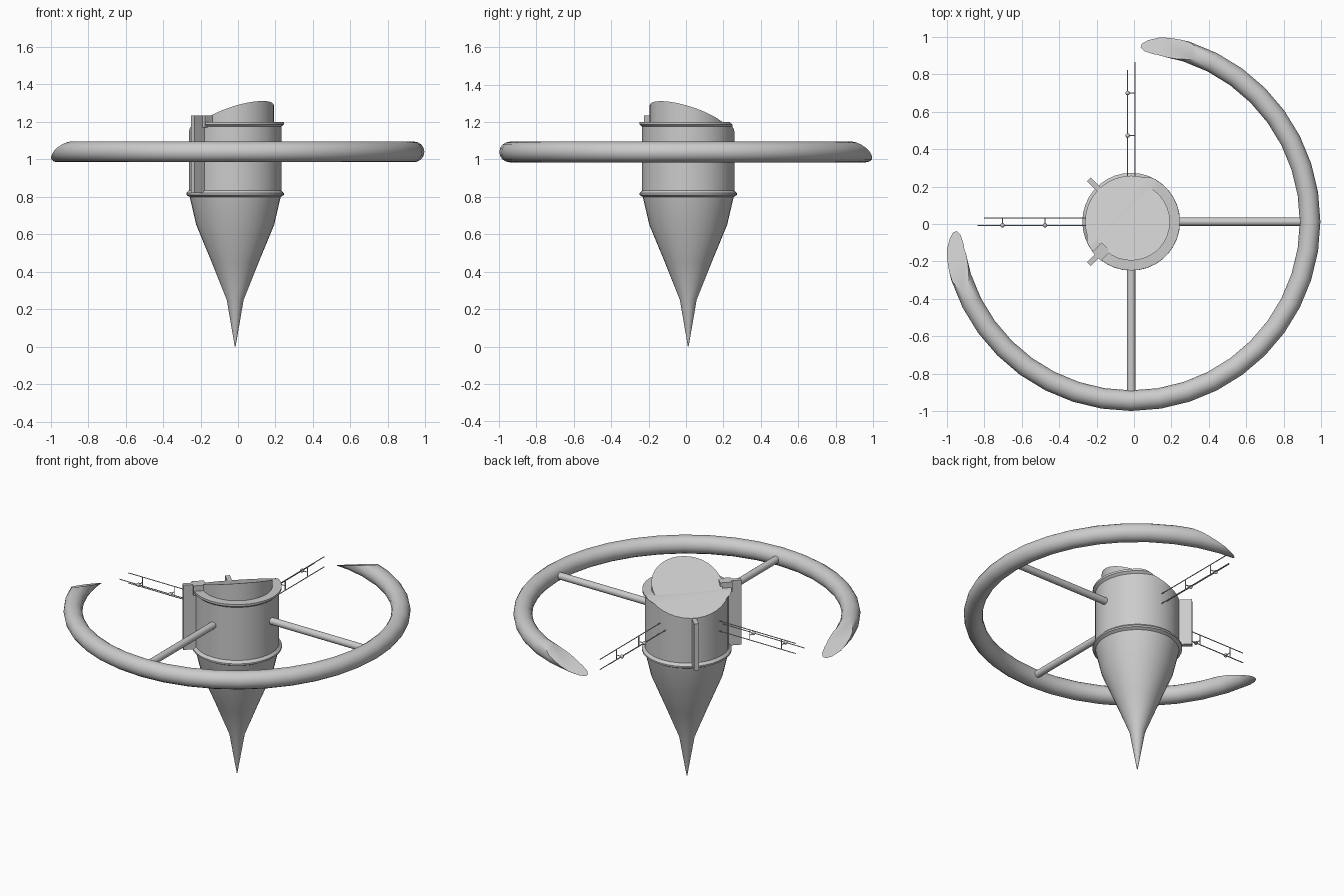
import bpy, bmesh, math
from mathutils import Vector, Matrix

if "Cube" in bpy.data.objects:
    bpy.data.objects.remove(bpy.data.objects["Cube"])

AXIS = Vector((-0.015, 0.012, 0))      # vertical axis of the hull
DIAG = (-math.sqrt(0.5), math.sqrt(0.5))

grey = bpy.data.materials.new("grey")
grey.diffuse_color = (0.6, 0.6, 0.6, 1)
grey.use_nodes = True
grey.node_tree.nodes["Principled BSDF"].inputs["Base Color"].default_value = grey.diffuse_color


def finish(name, bm, angle=35):
    bmesh.ops.recalc_face_normals(bm, faces=bm.faces)
    me = bpy.data.meshes.new(name)
    bm.to_mesh(me)
    bm.free()
    me.materials.append(grey)
    ob = bpy.data.objects.new(name, me)
    ob.location = AXIS
    bpy.context.collection.objects.link(ob)
    bpy.ops.object.select_all(action='DESELECT')
    ob.select_set(True)
    bpy.context.view_layer.objects.active = ob
    bpy.ops.object.shade_smooth_by_angle(angle=math.radians(angle))
    return ob


def cut(bm, point, normal):
    """Remove everything above a plane and close the opening."""
    res = bmesh.ops.bisect_plane(bm, geom=bm.verts[:] + bm.edges[:] + bm.faces[:],
                                 plane_co=point, plane_no=normal, clear_outer=True)
    edges = [e for e in res["geom_cut"] if isinstance(e, bmesh.types.BMEdge)]
    bmesh.ops.edgeloop_fill(bm, edges=edges)


def lathe(profile, n=36):
    bm = bmesh.new()
    rings = [[bm.verts.new((r * math.cos(math.tau * i / n), r * math.sin(math.tau * i / n), z))
              for i in range(n)] for r, z in profile]
    for a, b in zip(rings, rings[1:]):
        for i in range(n):
            j = (i + 1) % n
            bm.faces.new((a[i], a[j], b[j], b[i]))
    bm.faces.new(rings[0][::-1])
    bm.faces.new(rings[-1])
    return bm


def rod(bm, a, b, r, n=12):
    a, b = Vector(a), Vector(b)
    rot = (b - a).to_track_quat('Z', 'Y').to_matrix().to_4x4()
    bmesh.ops.create_cone(bm, cap_ends=True, segments=n, radius1=r, radius2=r,
                          depth=(b - a).length, matrix=Matrix.Translation((a + b) / 2) @ rot)


def box(bm, angle, r0, r1, width, z0, z1):
    """Block lying along a radius."""
    m = (Matrix.Rotation(math.radians(angle), 4, 'Z')
         @ Matrix.Translation(((r0 + r1) / 2, 0, (z0 + z1) / 2))
         @ Matrix.Diagonal((r1 - r0, width, z1 - z0, 1)))
    bmesh.ops.create_cube(bm, size=1, matrix=m)


# Hull and raised core, both trimmed by the same sloping roof plane
roof_point = (0, 0, 1.225)
roof_normal = Vector((0.42 * DIAG[0], 0.42 * DIAG[1], 1)).normalized()
hull = lathe([(0.002, 0), (0.045, 0.25), (0.125, 0.45), (0.208, 0.65), (0.243, 0.80),
              (0.261, 0.81), (0.261, 0.82), (0.246, 0.835), (0.246, 1.175),
              (0.26, 1.187), (0.26, 1.2)])
cut(hull, roof_point, roof_normal)
finish("hull", hull)
core = lathe([(0.207, 1.0), (0.207, 1.4)])
cut(core, roof_point, roof_normal)
finish("roof_core", core)

# Open ring: one half is swept and its end sliced, the other half mirrored
ring = bmesh.new()
MAJOR, MINOR, ZC, STEPS, SIDES = 0.955, 0.055, 1.04, 15, 16
loops = []
for k in range(STEPS + 1):
    t = math.radians(180 + 135 * k / STEPS)
    loop = []
    for s in range(SIDES):
        p = math.tau * s / SIDES
        r = MAJOR + MINOR * math.cos(p)
        loop.append(ring.verts.new((r * math.cos(t), r * math.sin(t), ZC + MINOR * math.sin(p))))
    loops.append(loop)
for a, b in zip(loops, loops[1:]):
    for s in range(SIDES):
        ring.faces.new((a[s], b[s], b[(s + 1) % SIDES], a[(s + 1) % SIDES]))
ring.faces.new(loops[0])
cut(ring, (-0.905, -0.372, 1.09), Vector((-0.3, 0.29, 1)).normalized())
dup = bmesh.ops.duplicate(ring, geom=ring.verts[:] + ring.edges[:] + ring.faces[:])
for v in dup["geom"]:
    if isinstance(v, bmesh.types.BMVert):
        v.co.x, v.co.y = -v.co.y, -v.co.x
bmesh.ops.remove_doubles(ring, verts=ring.verts, dist=0.0005)
finish("open_ring", ring)

# Spokes
spokes = bmesh.new()
rod(spokes, (0.2, 0, ZC), (0.93, 0, ZC), 0.022, 16)
rod(spokes, (0, -0.2, ZC), (0, -0.93, ZC), 0.022, 16)
finish("spokes", spokes)

# Upright fins on the hull, one with a block reaching over the rim
fin = bmesh.new()
box(fin, 135, 0.23, 0.32, 0.028, 0.82, 1.12)
finish("back_fin", fin)
fin = bmesh.new()
box(fin, 225, 0.23, 0.32, 0.028, 0.82, 1.235)
box(fin, 225, 0.19, 0.262, 0.065, 1.17, 1.235)
finish("front_fin", fin)

# Antennas: two stacked wires, a side wire, struts and small beads
for name, turn, long_end, side_end in (("back_antenna", 0, 0.853, 0.81),
                                       ("left_antenna", 90, 0.785, 0.82)):
    bm = bmesh.new()
    for z in (1.0, 1.065):
        rod(bm, (0.02, 0.2, z), (0.02, long_end, z), 0.003, 6)
    rod(bm, (-0.019, 0.2, 1.03), (-0.019, side_end, 1.03), 0.003, 6)
    for y in (0.46, 0.687):
        rod(bm, (0.02, y, 1.0), (0.02, y, 1.065), 0.003, 6)
        rod(bm, (0.02, y, 1.03), (-0.019, y, 1.03), 0.003, 6)
        bmesh.ops.create_uvsphere(bm, u_segments=10, v_segments=6, radius=0.012,
                                  matrix=Matrix.Translation((-0.019, y, 1.03)))
    bm.transform(Matrix.Rotation(math.radians(turn), 4, 'Z'))
    finish(name, bm)
